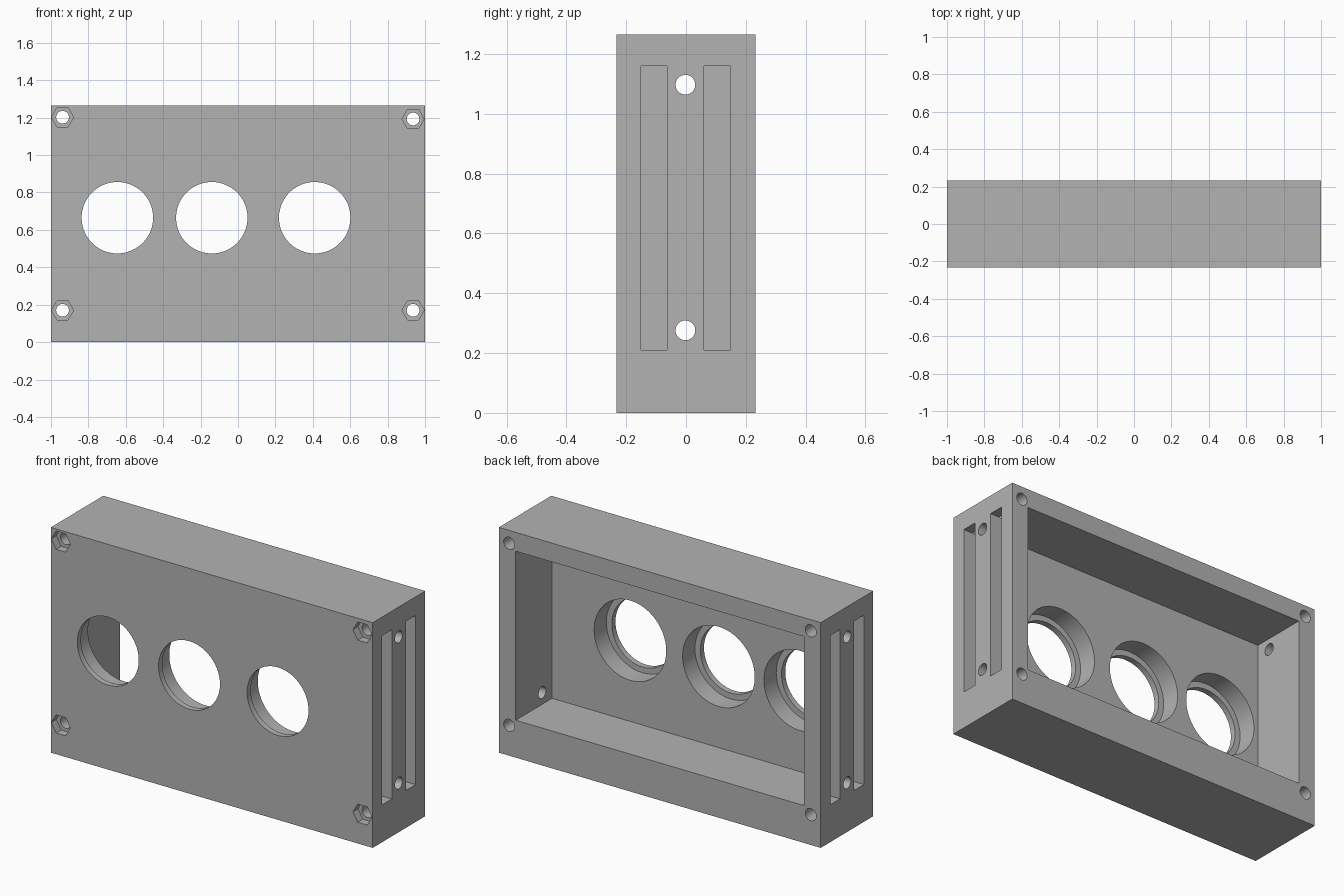
import bpy
import math

W, D, H = 2.0, 0.465, 1.265
FRONT, BACK = -D / 2, D / 2

if "Cube" in bpy.data.objects:
    bpy.data.objects.remove(bpy.data.objects["Cube"], do_unlink=True)

grey = bpy.data.materials.new("plain grey")
grey.use_nodes = True
colour = (0.45, 0.45, 0.45, 1)
grey.diffuse_color = colour
for node in grey.node_tree.nodes:
    if node.type == "BSDF_PRINCIPLED":
        node.inputs["Base Color"].default_value = colour


def box(name, low, high):
    """Box between two opposite corners."""
    centre = [(a + b) / 2 for a, b in zip(low, high)]
    bpy.ops.mesh.primitive_cube_add(size=1, location=centre)
    obj = bpy.context.object
    obj.name = name
    obj.scale = [b - a for a, b in zip(low, high)]
    bpy.ops.object.transform_apply(location=False, rotation=False, scale=True)
    return obj


def rod_y(name, x, z, radius, y0, y1, sides=64):
    """Prism along y; six sides gives points towards +x and -x."""
    bpy.ops.mesh.primitive_cylinder_add(
        vertices=sides, radius=radius, depth=y1 - y0,
        location=(x, (y0 + y1) / 2, z), rotation=(math.pi / 2, 0, 0))
    obj = bpy.context.object
    obj.name = name
    if sides == 6:
        obj.rotation_euler = (math.pi / 2, math.pi / 6, 0)
    return obj


def cut(target, cutter):
    """Subtract the cutter from the target, then discard it."""
    cutter.hide_render = True
    mod = target.modifiers.new("cut", "BOOLEAN")
    mod.operation = "DIFFERENCE"
    mod.solver = "EXACT"
    mod.object = cutter
    bpy.ops.object.select_all(action="DESELECT")
    target.select_set(True)
    bpy.context.view_layer.objects.active = target
    bpy.ops.object.modifier_apply(modifier=mod.name)
    bpy.data.objects.remove(cutter, do_unlink=True)


# Housing block with a deep pocket open at the back
housing = box("housing", (-W / 2, FRONT, 0), (W / 2, BACK, H))
housing.data.materials.append(grey)
cut(housing, box("pocket_cutter", (-0.895, -0.09, 0.21), (0.895, BACK + 0.1, 1.159)))

# Three round openings, wider behind a thin front lip
for x in (-0.645, -0.14, 0.41):
    cut(housing, rod_y("bore_cutter", x, 0.665, 0.224, FRONT + 0.033, 0.0, 96))
    cut(housing, rod_y("opening_cutter", x, 0.665, 0.191, FRONT - 0.1, 0.05, 96))

# Corner bolt holes with hexagonal nut recesses in the front
for x, z in ((-0.938, 0.17), (0.936, 0.17), (-0.938, 1.202), (0.936, 1.193)):
    cut(housing, rod_y("bolt_cutter", x, z, 0.034, FRONT - 0.1, BACK + 0.1, 40))
    cut(housing, rod_y("nut_cutter", x, z, 0.059, FRONT - 0.1, FRONT + 0.045, 6))

# Two blind slots in each end
for side in (-1, 1):
    xs = sorted((side * 0.92, side * 1.1))
    for y0, y1 in ((-0.15, -0.063), (0.061, 0.148)):
        cut(housing, box("slot_cutter", (xs[0], y0, 0.21), (xs[1], y1, 1.16)))

# Round holes through both end walls
for z in (0.276, 1.097):
    bpy.ops.mesh.primitive_cylinder_add(
        vertices=40, radius=0.033, depth=W + 0.4,
        location=(0, -0.002, z), rotation=(0, math.pi / 2, 0))
    cut(housing, bpy.context.object)

# Smooth the bores while keeping the block edges sharp
bpy.ops.object.select_all(action="DESELECT")
housing.select_set(True)
bpy.context.view_layer.objects.active = housing
housing.data.materials.clear()
housing.data.materials.append(grey)
for face in housing.data.polygons:
    face.material_index = 0
bpy.ops.object.shade_smooth_by_angle(angle=math.radians(30))
